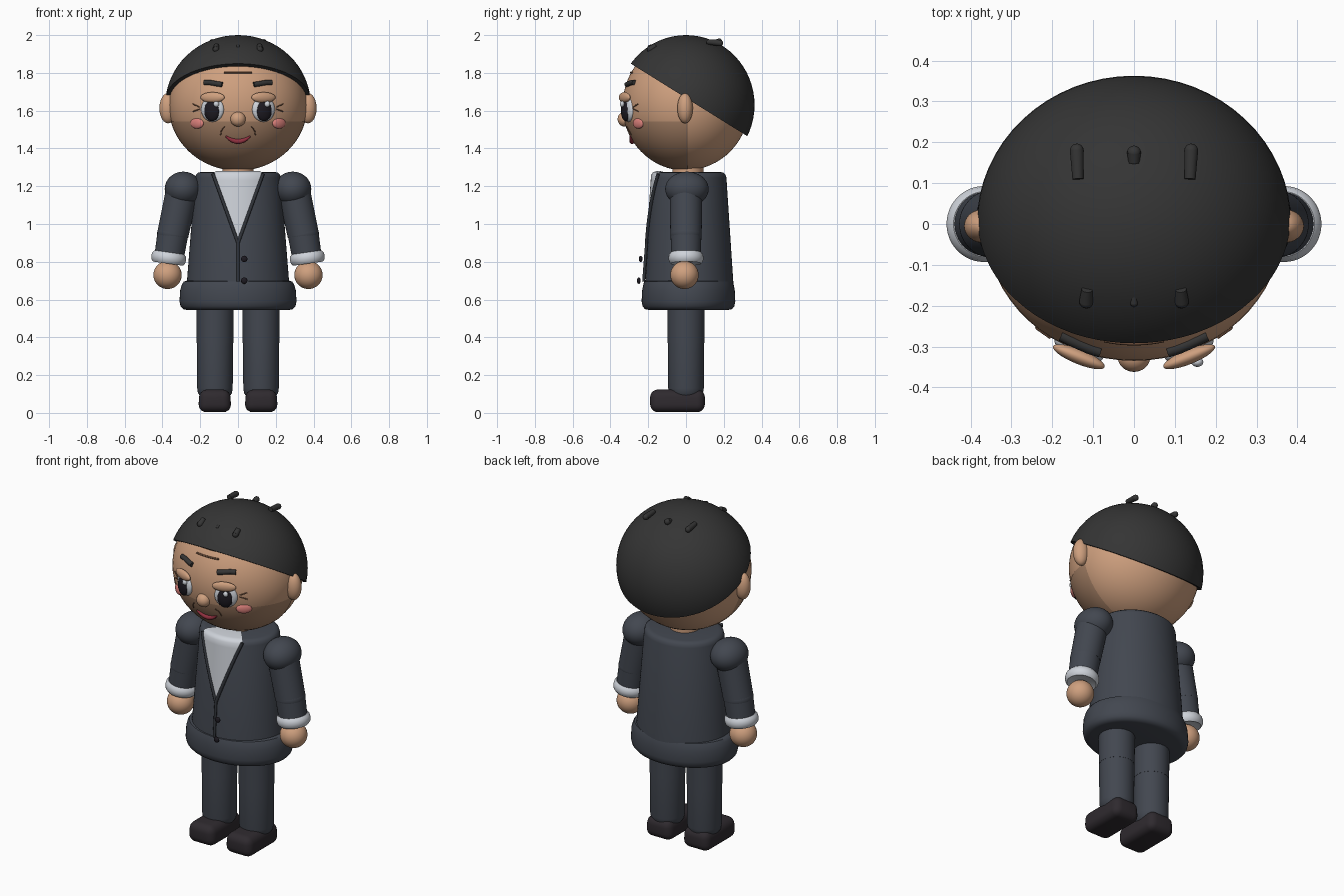
import bpy, bmesh, math
from mathutils import Vector, Matrix

if "Cube" in bpy.data.objects:
    bpy.data.objects.remove(bpy.data.objects["Cube"])


def mat(name, r, g, b):
    m = bpy.data.materials.new(name)
    m.diffuse_color = (r, g, b, 1)
    m.use_nodes = True
    m.node_tree.nodes["Principled BSDF"].inputs["Base Color"].default_value = m.diffuse_color
    return m


SKIN = mat("skin", .62, .35, .21)
STUBBLE = mat("stubble", .40, .23, .14)
HAIR = mat("hair", .035, .035, .035)
SUIT = mat("suit", .055, .063, .08)
TRIM = mat("trim", .03, .034, .042)
WHITE = mat("white", .62, .65, .70)
BLACK = mat("black", .012, .01, .015)
SHOE = mat("shoe", .028, .023, .028)
PINK = mat("blush", .72, .22, .2)
LIP = mat("lip", .28, .03, .05)
CREASE = mat("crease", .16, .08, .045)


def finish(name, bm, m, angle=40):
    bmesh.ops.recalc_face_normals(bm, faces=bm.faces)
    me = bpy.data.meshes.new(name)
    bm.to_mesh(me)
    bm.free()
    for p in me.polygons:
        p.use_smooth = True
    me.set_sharp_from_angle(angle=math.radians(angle))
    me.materials.append(m)
    ob = bpy.data.objects.new(name, me)
    bpy.context.collection.objects.link(ob)
    return ob


def ball(name, c, r, m, rot=0, cuts=(), fill=False, seg=48):
    """Ellipsoid, turned about z, optionally cut by planes (point, removed side)."""
    bm = bmesh.new()
    bmesh.ops.create_uvsphere(bm, u_segments=seg, v_segments=seg // 2, radius=1)
    bm.transform(Matrix.Translation(c) @ Matrix.Rotation(rot, 4, 'Z') @ Matrix.Diagonal((*r, 1)))
    for co, no in cuts:
        geom = bm.verts[:] + bm.edges[:] + bm.faces[:]
        cut = bmesh.ops.bisect_plane(bm, geom=geom, plane_co=co, plane_no=no, clear_outer=True)
        if fill:
            edges = [e for e in cut['geom_cut'] if isinstance(e, bmesh.types.BMEdge)]
            bmesh.ops.contextual_create(bm, geom=edges)
    return finish(name, bm, m)


def loft(name, c, rings, m, seg=48):
    """Stack of elliptical rings (z, rx, ry), capped at both ends."""
    bm = bmesh.new()
    loops = [[bm.verts.new((c[0] + rx * math.cos(t), c[1] + ry * math.sin(t), z))
              for t in (2 * math.pi * i / seg for i in range(seg))] for z, rx, ry in rings]
    for a, b in zip(loops, loops[1:]):
        for i in range(seg):
            j = (i + 1) % seg
            bm.faces.new((a[i], a[j], b[j], b[i]))
    bm.faces.new(loops[0])
    bm.faces.new(loops[-1])
    return finish(name, bm, m)


def rod(name, a, b, r1, r2, m):
    a, b = Vector(a), Vector(b)
    bm = bmesh.new()
    bmesh.ops.create_cone(bm, cap_ends=True, segments=36, radius1=r1, radius2=r2, depth=(b - a).length)
    bm.transform(Matrix.Translation((a + b) / 2) @ (b - a).to_track_quat('Z', 'Y').to_matrix().to_4x4())
    return finish(name, bm, m)


def stroke(name, pts, r, m):
    cu = bpy.data.curves.new(name, 'CURVE')
    cu.dimensions = '3D'
    cu.bevel_depth, cu.bevel_resolution, cu.use_fill_caps = r, 3, True
    sp = cu.splines.new('POLY')
    sp.points.add(len(pts) - 1)
    for p, co in zip(sp.points, pts):
        p.co = (*co, 1)
    cu.materials.append(m)
    ob = bpy.data.objects.new(name, cu)
    bpy.context.collection.objects.link(ob)
    return ob


HC, HR = (0, 0, 1.63), (.365, .335, .345)


def face(x, z, off=0.0):
    """Point on the front of the head."""
    return (x, -HR[1] * math.sqrt(max(0, 1 - (x / HR[0]) ** 2 - ((z - HC[2]) / HR[2]) ** 2)) - off, z)


def chest(x, z, off=0.0, k=1.0):
    """Point on the front of the jacket."""
    t = (z - .7) / .575
    rx, ry = .27 - .045 * t, .233 - .038 * t
    return (x * k, .017 - k * (ry * math.sqrt(1 - (x / rx) ** 2) + off), z)


# head, stubble shell and hair cap
ball("head", HC, HR, SKIN, seg=64)
ball("stubble", HC, [r * 1.008 for r in HR], STUBBLE, seg=64,
     cuts=[((0, .01, 0), (0, 1, 0)), ((0, 0, 1.543), (0, 0, 1))])
ball("hair_cap", HC, (.385, .363, .37), HAIR, seg=64, fill=True,
     cuts=[((0, 0, 1.667), (0, -.38, -.61))])
rod("neck", (0, .01, 1.24), (0, .01, 1.34), .082, .082, SKIN)

# hair tufts
for x, y0, y1, z0, z1, r in ((-.14, .11, .18, 1.965, 1.958, .017), (.14, .11, .18, 1.965, 1.958, .017),
                             (0, .15, .175, 1.96, 1.965, .017), (-.117, -.16, -.19, 1.945, 1.925, .017),
                             (.117, -.16, -.19, 1.945, 1.925, .017), (0, -.17, -.193, 1.945, 1.938, .01)):
    rod("hair_tuft", (x * .98, y0, z0), (x, y1, z1), r * .8, r, HAIR)
    ball("hair_tuft_tip", (x, y1, z1), (r, r, r), HAIR, seg=16)

# face features, mirrored left and right
ball("nose", (0, -.325, 1.555), (.04, .037, .039), SKIN)
for s in (-1, 1):
    turn = s * math.radians(22)
    ball("ear", (s * .37, -.005, 1.613), (.046, .041, .08), SKIN)
    ball("eye_white", (s * .135, -.305, 1.607), (.064, .026, .066), WHITE, turn)
    ball("pupil", (s * .138, -.318, 1.6), (.043, .023, .056), BLACK, turn)
    ball("eye_glint", (s * .135 + .02, -.338, 1.635), (.015, .012, .016), WHITE, seg=16)
    ball("eyelid", (s * .135, -.325, 1.67), (.068, .018, .028), SKIN, turn)
    stroke("eyebrow", [face(s * x, z, .004) for x, z in ((.083, 1.738), (.11, 1.742), (.15, 1.749), (.178, 1.748))],
           .014, HAIR)
    ball("cheek", face(s * .217, 1.533), (.043, .014, .028), PINK, s * math.radians(38))
    for z0, z1 in ((1.62, 1.635), (1.608, 1.595)):
        stroke("eye_crease", [face(s * .205, z0, .002), face(s * .24, z1, .002)], .003, CREASE)
    stroke("smile_crease", [face(s * x, z, .003) for x, z in ((.07, 1.515), (.088, 1.495), (.092, 1.47))],
           .003, CREASE)
for z, w in ((1.802, .073), (1.838, .06)):
    stroke("forehead_crease", [face(w * i / 5, z, .002) for i in range(-5, 6)], .005, CREASE)
mouth = stroke("mouth", [face(.065 * i / 8, 1.437 + .028 * (i / 8) ** 2, .008) for i in range(-8, 9)], .013, LIP)
for i, p in enumerate(mouth.data.splines[0].points):
    p.radius = 1.05 - .75 * abs((i - 8) / 8) ** 2

# jacket body and rounded hem
loft("jacket", (0, .017), [(.66, .273, .235), (.7, .27, .233), (1.245, .227, .197), (1.262, .222, .192),
                           (1.272, .21, .181), (1.275, .195, .165)], SUIT, 64)
loft("jacket_hem", (0, .013), [(.545, .27, .21), (.549, .29, .23), (.565, .304, .243), (.59, .31, .248),
                               (.65, .306, .245), (.68, .297, .239), (.695, .287, .234), (.7, .27, .22)], SUIT, 64)

# shirt panel wrapped over the chest and the top
bm = bmesh.new()
rows = [(.905 + .355 * i / 12, 1) for i in range(13)] + [(1.275, .95), (1.28, .85), (1.28, .3)]
grid = [[bm.verts.new(chest(u / 6 * .13 * (z - .895) / .37, z, .006, k)) for u in range(-6, 7)] for z, k in rows]
for a, b in zip(grid, grid[1:]):
    for i in range(12):
        bm.faces.new((a[i], a[i + 1], b[i + 1], b[i]))
finish("shirt", bm, WHITE)

# lapel edges, front seam and buttons
for s in (-1, 1):
    stroke("lapel", [chest(s * .132 * i / 8, .9 + .365 * i / 8, .006) for i in range(9)], .009, TRIM)
stroke("front_seam", [chest(0, .9, .006), chest(0, .695, .008)], .008, TRIM)
for z, y in ((.815, -.24), (.7, -.25)):
    ball("button", (.033, y, z), (.017, .01, .017), BLACK, seg=20)

# arms, cuffs, hands, legs and shoes
for s in (-1, 1):
    ball("shoulder", (s * .29, .005, 1.185), (.098, .115, .092), SUIT)
    rod("upper_arm", (s * .345, 0, .945), (s * .295, 0, 1.18), .083, .086, SUIT)
    ball("elbow", (s * .345, 0, .95), (.083, .083, .07), SUIT)
    rod("forearm", (s * .366, 0, .82), (s * .343, 0, .96), .078, .082, SUIT)
    ring = [(.058, -.022), (.08, -.03), (.09, -.018), (.093, 0), (.09, .018), (.08, .03), (.058, .022)]
    cuff = loft("cuff", (0, 0), [(z, r, r) for r, z in ring], WHITE)
    cuff.location = (s * .367, 0, .82)
    cuff.rotation_euler = (0, -s * math.radians(8), 0)
    ball("hand", (s * .373, -.008, .73), (.075, .075, .074), SKIN)
    loft("thigh", (s * .122, 0), [(.37, .097, .097), (.6, .099, .099)], SUIT)
    loft("shin", (s * .122, 0), [(.09, .08, .08), (.105, .09, .09), (.13, .094, .094), (.375, .096, .096)], SUIT)
    bm = bmesh.new()
    bmesh.ops.create_cube(bm, size=1)
    bm.transform(Matrix.Translation((s * .123, -.045, .064)) @ Matrix.Diagonal((.175, .29, .12, 1)))
    for v in bm.verts:
        if v.co.z > .06:
            v.co.x = s * .123 + (v.co.x - s * .123) * .93
    bmesh.ops.bevel(bm, geom=bm.edges[:], offset=.042, segments=5, profile=.5, affect='EDGES')
    finish("shoe", bm, SHOE)
